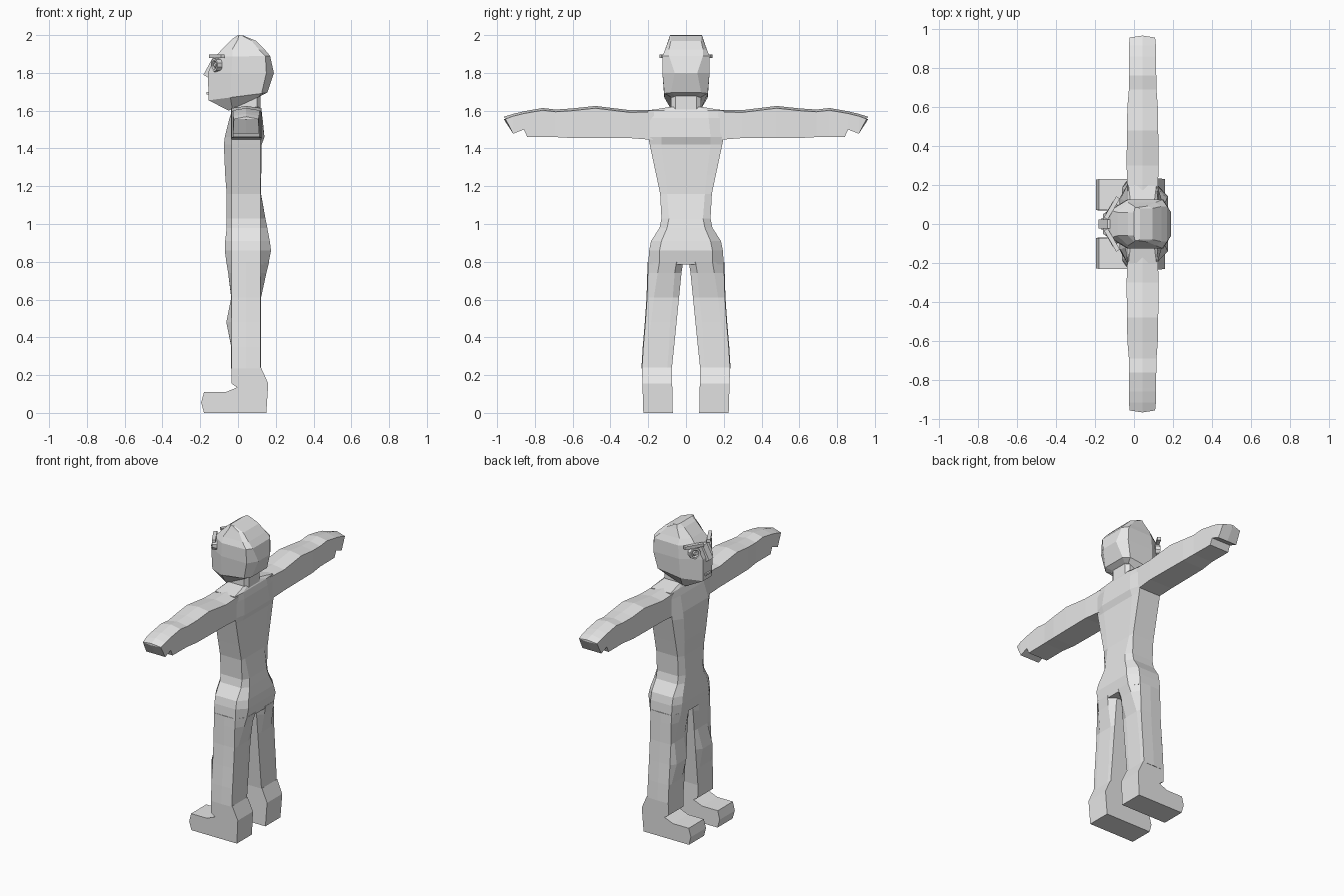
import bpy, bmesh, math
from mathutils import Matrix, Vector

grey = bpy.data.materials.new("plain grey")
grey.diffuse_color = (0.8, 0.8, 0.8, 1)


def finish(name, bm):
    bmesh.ops.recalc_face_normals(bm, faces=bm.faces)
    me = bpy.data.meshes.new(name)
    bm.to_mesh(me)
    bm.free()
    me.materials.append(grey)
    ob = bpy.data.objects.new(name, me)
    bpy.context.collection.objects.link(ob)
    return ob


def loft(name, rings):
    """Skin a list of equal-length point rings and cap both ends."""
    bm = bmesh.new()
    vs = [[bm.verts.new(p) for p in r] for r in rings]
    n = len(vs[0])
    for a, b in zip(vs, vs[1:]):
        for i in range(n):
            j = (i + 1) % n
            bm.faces.new((a[i], a[j], b[j], b[i]))
    bm.faces.new(vs[0])
    bm.faces.new(vs[-1])
    return finish(name, bm)


def box(name, centre, size, turn):
    bm = bmesh.new()
    bmesh.ops.create_cube(bm, size=1)
    m = Matrix.Translation(centre) @ Matrix.Rotation(turn, 4, 'Z') @ Matrix.Diagonal((*size, 1))
    bmesh.ops.transform(bm, matrix=m, verts=bm.verts)
    return finish(name, bm)


def body_ring(z, xf, xb, yi, yo, x1=-0.035, x2=0.12):
    half = [(xf, yi), (x1, yo), (x2, yo), (xb, yi)]
    return [(x, y, z) for x, y in half] + [(x, -y, z) for x, y in reversed(half)]


# torso: z, front, back, inner half width, outer half width
loft("torso", [body_ring(*r) for r in [
    (0.785, -0.06, 0.16, 0.14, 0.20), (0.86, -0.07, 0.175, 0.14, 0.195),
    (0.91, -0.068, 0.168, 0.13, 0.185), (0.98, -0.06, 0.155, 0.10, 0.14),
    (1.03, -0.06, 0.145, 0.09, 0.13), (1.16, -0.06, 0.122, 0.10, 0.137),
    (1.26, -0.068, 0.123, 0.11, 0.158), (1.42, -0.075, 0.125, 0.13, 0.192),
    (1.46, -0.07, 0.14, 0.13, 0.20), (1.56, -0.045, 0.13, 0.12, 0.20),
    (1.60, -0.032, 0.122, 0.12, 0.20, -0.028, 0.115),
    (1.62, -0.02, 0.11, 0.06, 0.085, -0.015, 0.10)]])

# neck
loft("neck", [body_ring(z, -0.035, 0.118, 0.055, 0.08, -0.02, 0.10) for z in (1.57, 1.71)])


def head_ring(xf, zf, yf, x1, x2, y, xb, zb, yb):
    def z(x):
        return zf + (zb - zf) * (x - xf) / (xb - xf)
    half = [(xf, yf, zf), (x1, y, z(x1)), (x2, y, z(x2)), (xb, yb, zb)]
    return half + [(x, -w, h) for x, w, h in reversed(half)]


# head: front x, z, half width; side start, end, half width; back x, z, half width
loft("head", [head_ring(*r) for r in [
    (-0.05, 1.60, 0.05, -0.03, 0.11, 0.08, 0.125, 1.68, 0.06),
    (-0.155, 1.655, 0.045, -0.04, 0.125, 0.115, 0.155, 1.695, 0.08),
    (-0.16, 1.80, 0.05, -0.035, 0.15, 0.125, 0.19, 1.80, 0.06),
    (-0.12, 1.885, 0.07, -0.03, 0.145, 0.125, 0.17, 1.89, 0.09),
    (-0.085, 1.925, 0.06, -0.03, 0.11, 0.11, 0.14, 1.925, 0.09),
    (-0.03, 1.98, 0.06, 0.0, 0.07, 0.092, 0.095, 1.97, 0.08),
    (0.0, 2.0, 0.06, 0.005, 0.02, 0.085, 0.03, 1.997, 0.08)]])

# nose wedge and mouth
loft("nose", [[(-0.12, y, 1.88), (-0.137, y, 1.875), (-0.183, y, 1.79), (-0.15, y, 1.77)]
              for y in (-0.022, 0.022)])
box("mouth", (-0.16, 0, 1.692), (0.012, 0.06, 0.012), 0)

for s, side in ((1, "left"), (-1, "right")):
    # arm: y, top ridge, bottom, front, back
    rings = []
    for y, t, b, xf, xb in [
            (0.17, 1.605, 1.445, -0.033, 0.122), (0.30, 1.603, 1.455, -0.038, 0.126),
            (0.48, 1.625, 1.455, -0.036, 0.124), (0.60, 1.612, 1.455, -0.034, 0.122),
            (0.69, 1.606, 1.46, -0.026, 0.115), (0.76, 1.614, 1.46, -0.026, 0.114),
            (0.84, 1.60, 1.46, -0.026, 0.113), (0.858, 1.597, 1.50, -0.026, 0.113),
            (0.915, 1.583, 1.478, -0.026, 0.112), (0.955, 1.568, 1.555, -0.022, 0.108)]:
        tip = 0.01 if y > 0.95 else 0
        rings.append([(xf, s * y, b), (xf, s * y, t - 0.012), (0.043, s * (y + tip), t),
                      (xb, s * y, t - 0.012), (xb, s * y, b), (0.043, s * (y + tip), b)])
    loft(side + "_arm", rings)

    # leg: z, front, back, inner edge, ridge start, ridge end, outer edge
    rings = []
    for z, xf, xb, yin, r1, r2, yo in [
            (0.80, -0.062, 0.165, 0.015, 0.05, 0.14, 0.20),
            (0.74, -0.052, 0.15, 0.024, 0.06, 0.15, 0.202),
            (0.61, -0.036, 0.122, 0.037, 0.07, 0.17, 0.206),
            (0.48, -0.062, 0.121, 0.05, 0.085, 0.185, 0.215),
            (0.35, -0.036, 0.121, 0.063, 0.09, 0.20, 0.226),
            (0.235, -0.036, 0.122, 0.075, 0.10, 0.205, 0.233)]:
        x1, x2 = -0.034, 0.118
        rings.append([(x, s * y, z) for x, y in [
            (xf, r1), (xf, r2), (x1, yo), (0.043, yo + 0.003), (x2, yo),
            (xb, r2), (xb, r1), (x2, yin), (x1, yin)]])
    loft(side + "_leg", rings)

    # shoe with trouser hem, extruded sideways
    prof = [(-0.18, 0), (-0.195, 0.055), (-0.18, 0.11), (-0.065, 0.11), (-0.005, 0.135),
            (-0.034, 0.155), (-0.034, 0.24), (0.122, 0.24), (0.16, 0.155), (0.15, 0)]
    loft(side + "_shoe", [[(x, s * (y + d * z), z) for x, z in prof]
                          for y, d in ((0.07, 0.02), (0.226, 0.03))])

    # brow bar, swept back
    turn = s * math.atan2(-0.07, 0.12)
    box(side + "_brow", (-0.113, s * 0.082, 1.888), (0.022, 0.125, 0.02), turn)

    # eye: ring around a disc on the tapered face
    at = Vector((-0.118, s * 0.08, 1.842))
    m = Matrix.Translation(at) @ Matrix.Rotation(turn, 4, 'Z') @ Matrix.Rotation(-math.pi / 2, 4, 'Y')
    circle = [(math.cos(i * math.pi / 5), math.sin(i * math.pi / 5)) for i in range(10)]
    loft(side + "_eye", [[m @ Vector((r * c, r * w, h)) for c, w in circle]
                         for r, h in ((0.036, -0.02), (0.036, 0.01), (0.024, 0.01),
                                      (0.02, 0.0), (0.014, 0.0), (0.01, 0.008))])
